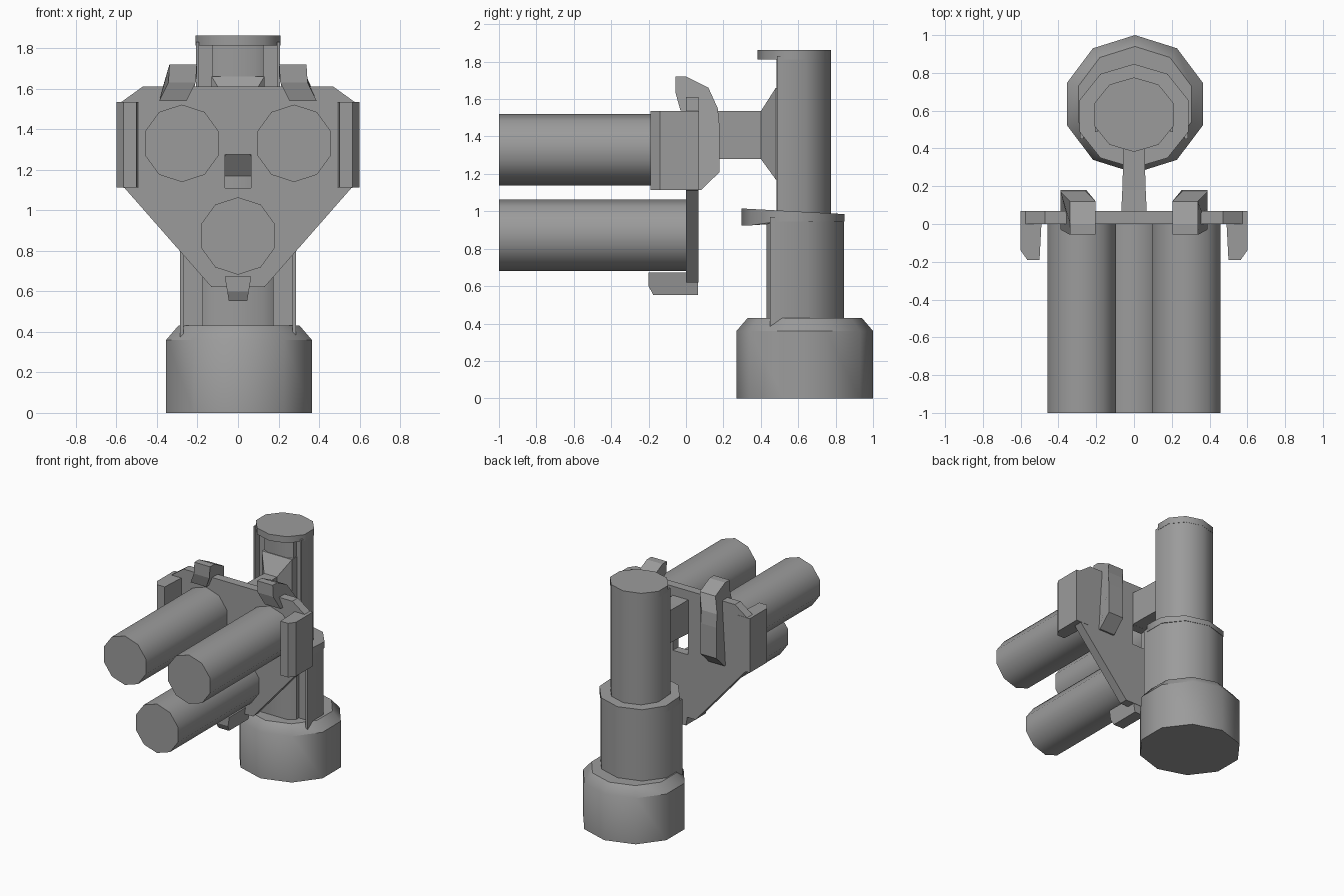
import bpy, bmesh, math

cube = bpy.data.objects.get("Cube")
if cube:
    bpy.data.objects.remove(cube, do_unlink=True)

grey = bpy.data.materials.new("plain grey")
grey.use_nodes = True
grey.diffuse_color = (0.33, 0.33, 0.33, 1)
grey.node_tree.nodes["Principled BSDF"].inputs["Base Color"].default_value = (0.33, 0.33, 0.33, 1)


def loft(name, rings, smooth=False, mirror=False):
    """Join matching rings of points into a closed, capped solid."""
    bm = bmesh.new()
    loops = [[bm.verts.new(p) for p in ring] for ring in rings]
    n = len(loops[0])
    for a, b in zip(loops, loops[1:]):
        for i in range(n):
            j = (i + 1) % n
            bm.faces.new((a[i], a[j], b[j], b[i]))
    bm.faces.new(loops[0][::-1])
    bm.faces.new(loops[-1])
    bmesh.ops.recalc_face_normals(bm, faces=bm.faces)
    if mirror:  # open the seam so the two halves weld cleanly
        seam = [f for f in bm.faces if all(abs(v.co.x) < 1e-5 for v in f.verts)]
        bmesh.ops.delete(bm, geom=seam, context='FACES')
    mesh = bpy.data.meshes.new(name)
    bm.to_mesh(mesh)
    bm.free()
    mesh.materials.append(grey)
    obj = bpy.data.objects.new(name, mesh)
    bpy.context.collection.objects.link(obj)
    if mirror:
        obj.modifiers.new("mirror", 'MIRROR')
    if smooth:
        bpy.ops.object.select_all(action='DESELECT')
        obj.select_set(True)
        bpy.context.view_layer.objects.active = obj
        bpy.ops.object.shade_smooth_by_angle(angle=math.radians(40))
    return obj


def decagon(cx, cy, rx, ry):
    """Ten-sided outline with a corner at the top."""
    return [(cx + rx * math.sin(i * math.tau / 10), cy + ry * math.cos(i * math.tau / 10))
            for i in range(10)]


def column(cy, rx, ry, notch):
    """Decagon whose front is replaced by a notched outline (right half given)."""
    back = [p for p in decagon(0, cy, rx, ry) if p[1] > notch[0][1] + 0.005]
    right = [p for p in back if p[0] > -1e-5]
    left = [p for p in back if p[0] <= -1e-5]
    return right + notch + [(-x, y) for x, y in reversed(notch)] + left


def at_z(outline, z):
    return [(x, y, z) for x, y in outline]


def at_y(outline, y):
    return [(x, y, z) for x, z in outline]


# Round foot with a bevelled shoulder
foot = decagon(0.005, 0.635, 0.378, 0.365)
loft("base", [at_z(foot, 0), at_z(foot, 0.36),
              at_z(decagon(0.005, 0.635, 0.315, 0.305), 0.43)], smooth=True)

# Lower post, open at the front around an inner shaft
lower = column(0.56, 0.3, 0.285, [(0.285, 0.45), (0.268, 0.45), (0.268, 0.5),
                                  (0.175, 0.5), (0.175, 0.47), (0.12, 0.43)])
loft("lower_post", [at_z(lower, 0.37), at_z(lower, 0.97)], smooth=True)

# Overhanging collar on the lower post
collar = decagon(0, 0.572, 0.302, 0.275)
loft("collar", [[(x, y, 0.925 + 0.02 * (y > 0.4)) for x, y in collar],
                [(x, y, 1.015 - 0.055 * (y - 0.3)) for x, y in collar]], smooth=True)

# Upper post and its overhanging cap
upper = column(0.577, 0.218, 0.198, [(0.207, 0.487), (0.193, 0.487), (0.193, 0.54),
                                     (0.125, 0.54), (0.125, 0.505), (0.085, 0.485)])
loft("upper_post", [at_z(upper, 0.97), at_z(upper, 1.83)], smooth=True)
cap = decagon(0, 0.579, 0.22, 0.197)
loft("top_cap", [at_z(cap, 1.812), at_z(cap, 1.862)], smooth=True)

# Arm that flares where it meets the post
stations = [(0.05, 0.068, 1.275, 1.54), (0.18, 0.062, 1.28, 1.535), (0.40, 0.055, 1.28, 1.535),
            (0.48, 0.13, 1.17, 1.66), (0.55, 0.13, 1.17, 1.66)]
loft("arm", [[(-w, y, lo), (w, y, lo), (w, y, hi), (-w, y, hi)] for y, w, lo, hi in stations])

# Holder plate with a small window under the arm
half = [(0, 1.61), (0.47, 1.61), (0.595, 1.52), (0.595, 1.115), (0.56, 1.11), (0.13, 0.62),
        (0, 0.62), (0, 1.11), (0.065, 1.11), (0.065, 1.275), (0, 1.275)]
loft("holder_plate", [at_y(half, 0.0), at_y(half, 0.068)], mirror=True)

# Forward side tabs
tab = [(0.6, 0.07), (0.6, -0.14), (0.565, -0.19), (0.5, -0.19), (0.49, 0.0), (0.49, 0.07)]
for side, s in (("left", 1), ("right", -1)):
    outline = [(s * x, y) for x, y in tab]
    loft(side + "_side_tab", [at_z(outline, 1.113), at_z(outline, 1.535)])

# Hooked clips over the top edge of the plate, splayed outwards lower down
clip = [(-0.055, 1.72), (0.0, 1.72), (0.12, 1.66), (0.17, 1.55), (0.18, 1.45), (0.18, 1.21),
        (0.08, 1.113), (0.06, 1.113), (0.06, 1.60), (0.005, 1.60), (0.005, 1.54),
        (-0.03, 1.54), (-0.055, 1.63)]
for side, s in (("left", 1), ("right", -1)):
    loft(side + "_clip", [[(s * (x + 0.05 * min(1, max(0, (1.64 - z) / 0.09))), y, z)
                           for y, z in clip] for x in (0.203, 0.338)])

# Small tapered rest below the lowest tube
rest = [(-0.2, 0.672), (0.01, 0.672), (0.065, 0.64), (0.065, 0.552), (-0.175, 0.552), (-0.2, 0.6)]
loft("bottom_tab", [[(s * (0.045 + 0.02 * (z - 0.55) / 0.12), y, z) for y, z in rest]
                    for s in (-1, 1)])

# Three long tubes
for name, x, z in (("left_tube", 0.277, 1.33), ("right_tube", -0.277, 1.33),
                   ("lower_tube", 0, 0.873)):
    ring = decagon(x, z, 0.191, 0.191)
    loft(name, [at_y(ring, -1.0), at_y(ring, 0.02)], smooth=True)
